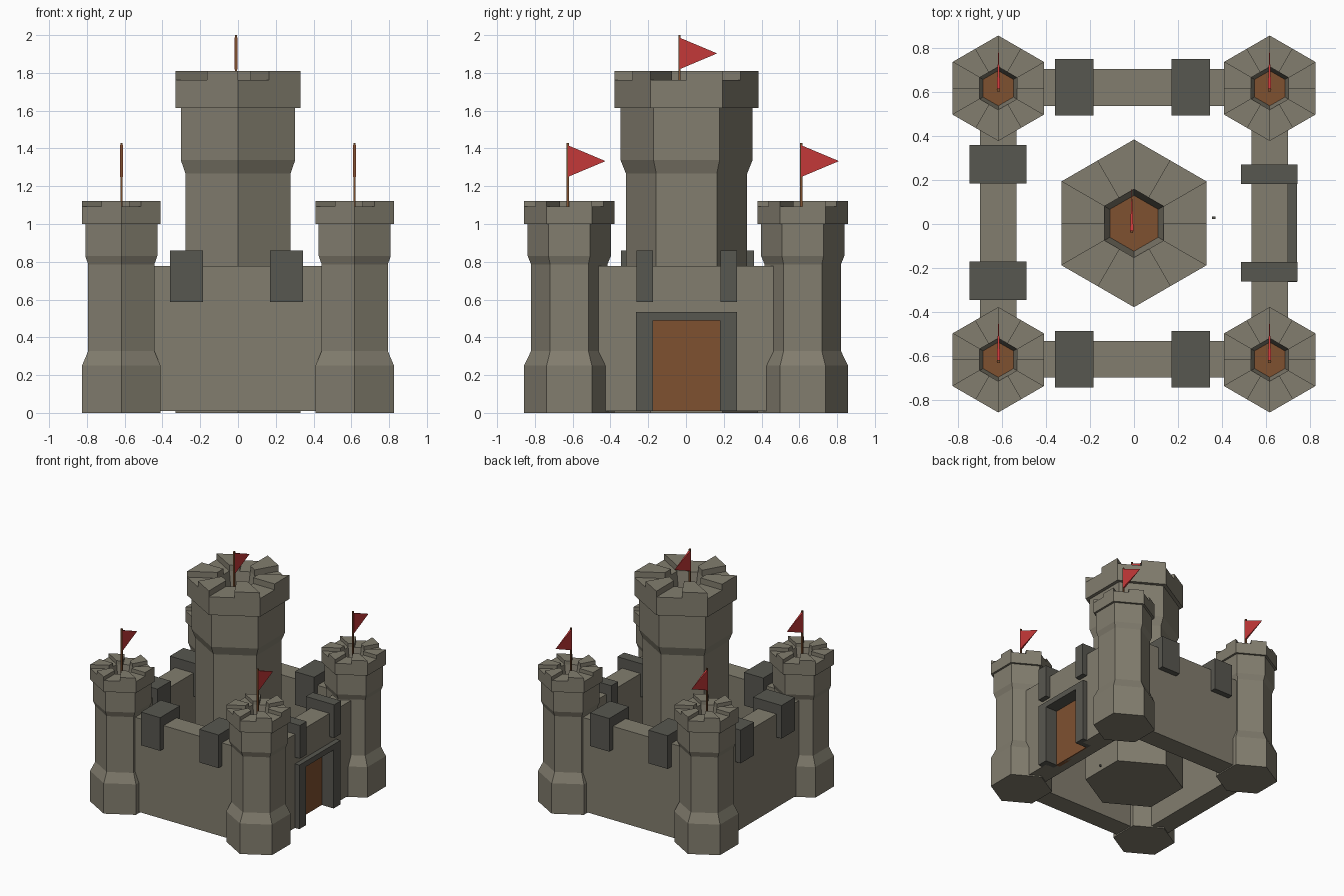
import bpy
import bmesh
from math import cos, sin, radians

if "Cube" in bpy.data.objects:
    bpy.data.objects.remove(bpy.data.objects["Cube"], do_unlink=True)


def material(name, rgb):
    mat = bpy.data.materials.new(name)
    mat.use_nodes = True
    colour = (*rgb, 1)
    mat.diffuse_color = colour
    mat.node_tree.nodes["Principled BSDF"].inputs["Base Color"].default_value = colour
    return mat


STONE = material("stone", (0.225, 0.207, 0.158))
DARK = material("dark stone", (0.097, 0.095, 0.08))
WOOD = material("wood", (0.21, 0.082, 0.03))
RED = material("flag red", (0.56, 0.04, 0.04))


def finish(name, bm, *mats):
    bmesh.ops.recalc_face_normals(bm, faces=bm.faces)
    mesh = bpy.data.meshes.new(name)
    bm.to_mesh(mesh)
    bm.free()
    for mat in mats:
        mesh.materials.append(mat)
    obj = bpy.data.objects.new(name, mesh)
    bpy.context.collection.objects.link(obj)
    return obj


def box(name, xs, ys, zs, mat):
    bm = bmesh.new()
    bmesh.ops.create_cube(bm, size=1)
    for v in bm.verts:
        v.co = [lo + (c + 0.5) * (hi - lo) for c, (lo, hi) in zip(v.co, (xs, ys, zs))]
    return finish(name, bm, mat)


# Hexagonal tower: (radius, height) from the foot to the sunken deck
PROFILE = [(0.24, 0), (0.24, 0.25), (0.202, 0.328), (0.202, 0.786), (0.22, 0.83),
           (0.22, 1), (0.24, 1), (0.24, 1.092), (0.098, 1.092), (0.08, 1)]
RIM, TOP, INNER = 1.092, 1.122, 0.098


def tower(name, x, y, wide=1, tall=1):
    bm = bmesh.new()

    def point(r, angle, z):
        if angle % 60 == 0:  # middle of a hexagon side
            r *= cos(radians(30))
        a = radians(angle)
        return bm.verts.new((x + r * wide * cos(a), y + r * wide * sin(a), z * tall))

    rings = [[point(r, 30 + 60 * i, z) for i in range(6)] for r, z in PROFILE]
    for low, high in zip(rings, rings[1:]):
        for i in range(6):
            j = (i + 1) % 6
            bm.faces.new((low[i], low[j], high[j], high[i]))
    bm.faces.new(rings[0])
    deck = bm.faces.new(rings[-1])
    deck.material_index = 1

    # Wedge battlements on every other twelfth of the crown
    for a in range(0, 360, 60):
        corners = [(0.24, a), (0.24, a + 30), (INNER, a + 30), (INNER, a)]
        low = [point(r, t, RIM) for r, t in corners]
        high = [point(r, t, TOP) for r, t in corners]
        bm.faces.new(high)
        bm.faces.new(low)
        for i in range(4):
            j = (i + 1) % 4
            bm.faces.new((low[i], low[j], high[j], high[i]))
    return finish(name, bm, STONE, WOOD)


def flag(name, x, y, foot, top):
    # Square pole with a tapering pennant flying towards the back
    w = 0.006
    box(name + "_pole", (x - w, x + w), (y - w, y + w), (foot, top), WOOD)
    bm = bmesh.new()
    z = top - 0.097
    back = [bm.verts.new((x + sx * 0.008, y, z + sz * 0.084))
            for sx, sz in ((-1, -1), (1, -1), (1, 1), (-1, 1))]
    tip = bm.verts.new((x, y + 0.2, z))
    bm.faces.new(back)
    for i in range(4):
        bm.faces.new((back[i], back[(i + 1) % 4], tip))
    finish(name, bm, RED)


# Keep and corner towers
tower("keep", 0, 0.003, 1.59, 1.613)
flag("keep_flag", -0.01, -0.035, 1.6, 2.0)
for side, sx in (("left", 1), ("right", -1)):
    for end, sy in (("front", -1), ("back", 1)):
        tower(f"{end}_{side}_tower", sx * 0.618, sy * 0.618)
        flag(f"{end}_{side}_flag", sx * 0.617, sy * 0.618 - 0.008, 0.99, 1.43)

# Curtain walls
LONG, HEIGHT = (-0.62, 0.62), (0.01, 0.778)
box("front_wall", LONG, (-0.7, -0.532), HEIGHT, STONE)
box("back_wall", LONG, (0.537, 0.705), HEIGHT, STONE)
box("right_wall", (-0.702, -0.534), LONG, HEIGHT, STONE)
gate_wall = box("left_wall", (0.534, 0.702), LONG, HEIGHT, STONE)

# Gate recess cut into the left wall
cutter = box("gate_cutter", (0.625, 0.9), (-0.22, 0.225), (-0.1, 0.51), DARK)
cutter.hide_render = True
mod = gate_wall.modifiers.new("gate recess", "BOOLEAN")
mod.operation = "DIFFERENCE"
mod.solver = "EXACT"
mod.object = cutter
bpy.context.view_layer.objects.active = gate_wall
bpy.ops.object.modifier_apply(modifier=mod.name)
bpy.data.objects.remove(cutter, do_unlink=True)

# Gate frame and door
DEPTH = (0.62, 0.742)
box("gate_front_jamb", DEPTH, (-0.265, -0.175), (0.01, 0.535), DARK)
box("gate_back_jamb", DEPTH, (0.18, 0.27), (0.01, 0.535), DARK)
box("gate_lintel", DEPTH, (-0.175, 0.18), (0.49, 0.535), DARK)
box("gate_door", (0.6, 0.635), (-0.18, 0.185), (0.01, 0.495), WOOD)

# Dark merlons straddling the walls
MERLON = (0.588, 0.86)
for i, span in enumerate(((-0.36, -0.185), (0.17, 0.345))):
    box(f"front_merlon_{i}", span, (-0.745, -0.488), MERLON, DARK)
    box(f"back_merlon_{i}", span, (0.495, 0.752), MERLON, DARK)
for i, span in enumerate(((-0.345, -0.17), (0.185, 0.36))):
    box(f"right_merlon_{i}", (-0.748, -0.49), span, MERLON, DARK)
for i, span in enumerate(((-0.262, -0.174), (0.183, 0.271))):
    box(f"left_merlon_{i}", (0.488, 0.745), span, MERLON, DARK)

# Small stone in the yard
box("yard_stone", (0.355, 0.37), (0.022, 0.034), (0.01, 0.025), DARK)
